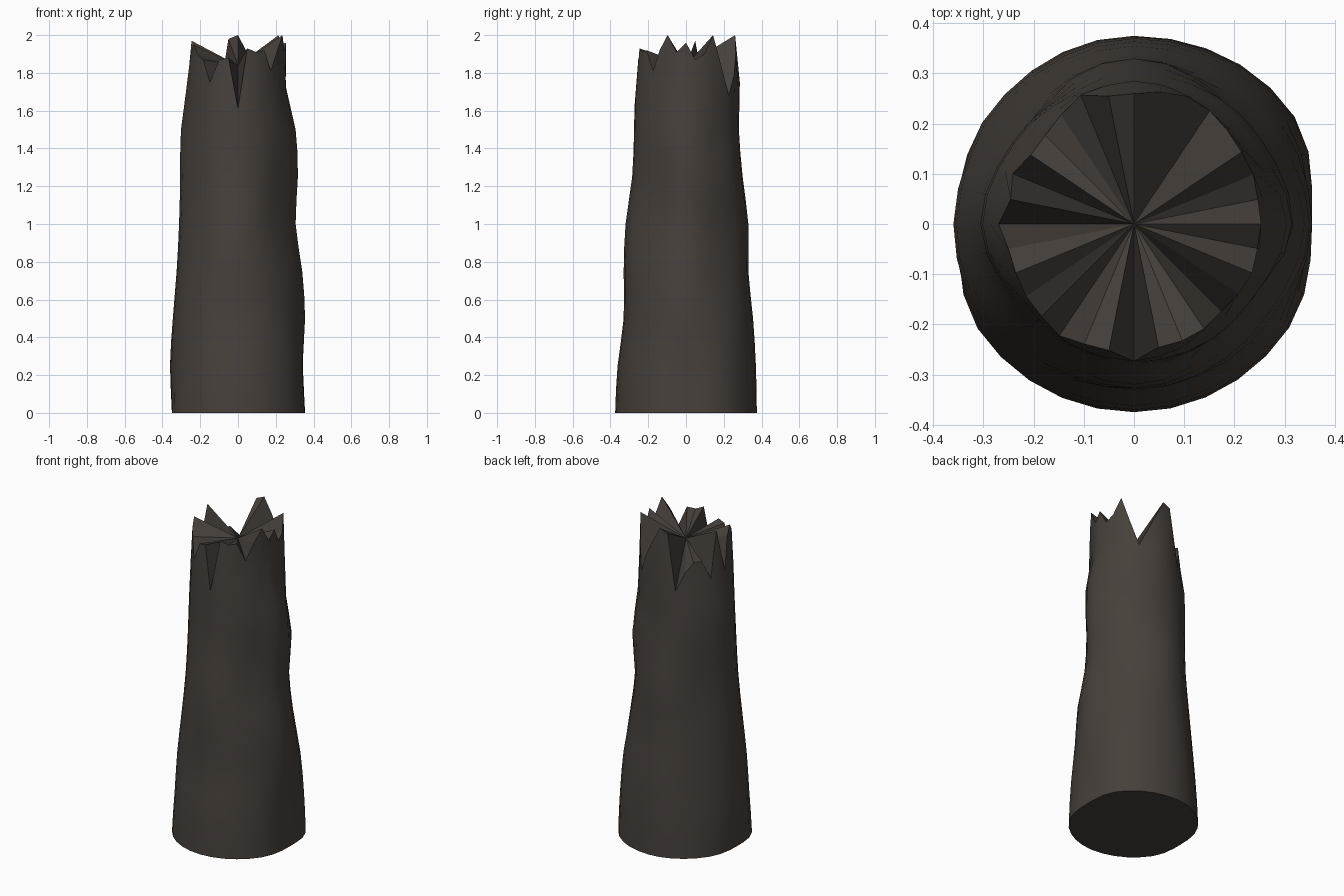
import bpy, bmesh, math

if "Cube" in bpy.data.objects:
    bpy.data.objects.remove(bpy.data.objects["Cube"])

# Trunk radius by direction (degrees), sampled every 0.25 in height
LEVEL = 0.25
PROFILES = {
    0:   (.355, .342, .355, .340, .305, .317, .305, .250, .255),
    35:  (.385, .375, .355, .315, .290, .305, .270, .265, .258),
    90:  (.375, .370, .355, .330, .330, .300, .280, .285, .260),
    145: (.364, .350, .330, .310, .290, .290, .288, .250, .250),
    180: (.350, .360, .345, .325, .312, .306, .302, .265, .250),
    215: (.375, .360, .345, .320, .297, .285, .275, .267, .255),
    270: (.375, .362, .330, .330, .320, .285, .275, .270, .245),
    325: (.372, .360, .338, .322, .280, .270, .278, .245, .255),
}
# Height of the splintered rim, counter-clockwise from +x
RIM = (1.96, 1.87, 1.90, 2.00, 1.84, 1.68, 1.79, 1.90,
       2.00, 1.98, 1.63, 1.74, 1.80, 1.80, 1.69, 1.97,
       1.71, 1.90, 1.95, 1.90, 1.87, 1.75, 1.87, 1.88,
       1.61, 1.93, 1.91, 1.92, 1.81, 1.92, 2.00, 1.91)
SIDES = len(RIM)


def along(profile, z):
    """Smooth (Catmull-Rom) radius of one profile at height z."""
    n = len(profile) - 1
    f = min(max(z / LEVEL, 0), n - 1e-6)
    i = int(f)
    t = f - i
    a, b, c, d = (profile[min(max(k, 0), n)] for k in range(i - 1, i + 3))
    return b + .5 * t * (c - a + t * (2*a - 5*b + 4*c - d + t * (3*(b - c) + d - a)))


def radius(deg, z):
    """Blend the two neighbouring profiles around the trunk."""
    keys = sorted(PROFILES) + [360]
    for lo, hi in zip(keys, keys[1:]):
        if lo <= deg < hi:
            t = (1 - math.cos(math.pi * (deg - lo) / (hi - lo))) / 2
            return along(PROFILES[lo], z) * (1 - t) + along(PROFILES[hi % 360], z) * t


bark = bpy.data.materials.new("dark bark")
bark.diffuse_color = (.062, .051, .043, 1)
bark.use_nodes = True
bark.node_tree.nodes["Principled BSDF"].inputs["Base Color"].default_value = bark.diffuse_color

bm = bmesh.new()
columns = []
for i, top in enumerate(RIM):
    deg = 360 * i / SIDES
    ang = math.radians(deg)
    heights = [1.5 * k / 12 for k in range(13)] + [(1.5 + top) / 2, top]
    col = []
    for z in heights:
        r = radius(deg, z)
        col.append(bm.verts.new((r * math.cos(ang), r * math.sin(ang), z)))
    columns.append(col)

# Bark wall, flat splintered break and flat base
pit = bm.verts.new((0, 0, 1.84))
for i in range(SIDES):
    a, b = columns[i], columns[(i + 1) % SIDES]
    for k in range(len(a) - 1):
        bm.faces.new((a[k], b[k], b[k + 1], a[k + 1])).smooth = True
    bm.faces.new((a[-1], b[-1], pit))
    for e in (bm.edges.get((a[-1], b[-1])), bm.edges.get((a[-1], pit)),
              bm.edges.get((a[0], b[0]))):
        e.smooth = False
bm.faces.new([c[0] for c in reversed(columns)])
bm.normal_update()

mesh = bpy.data.meshes.new("broken_trunk")
bm.to_mesh(mesh)
bm.free()
mesh.materials.append(bark)
trunk = bpy.data.objects.new("broken_trunk", mesh)
bpy.context.collection.objects.link(trunk)
